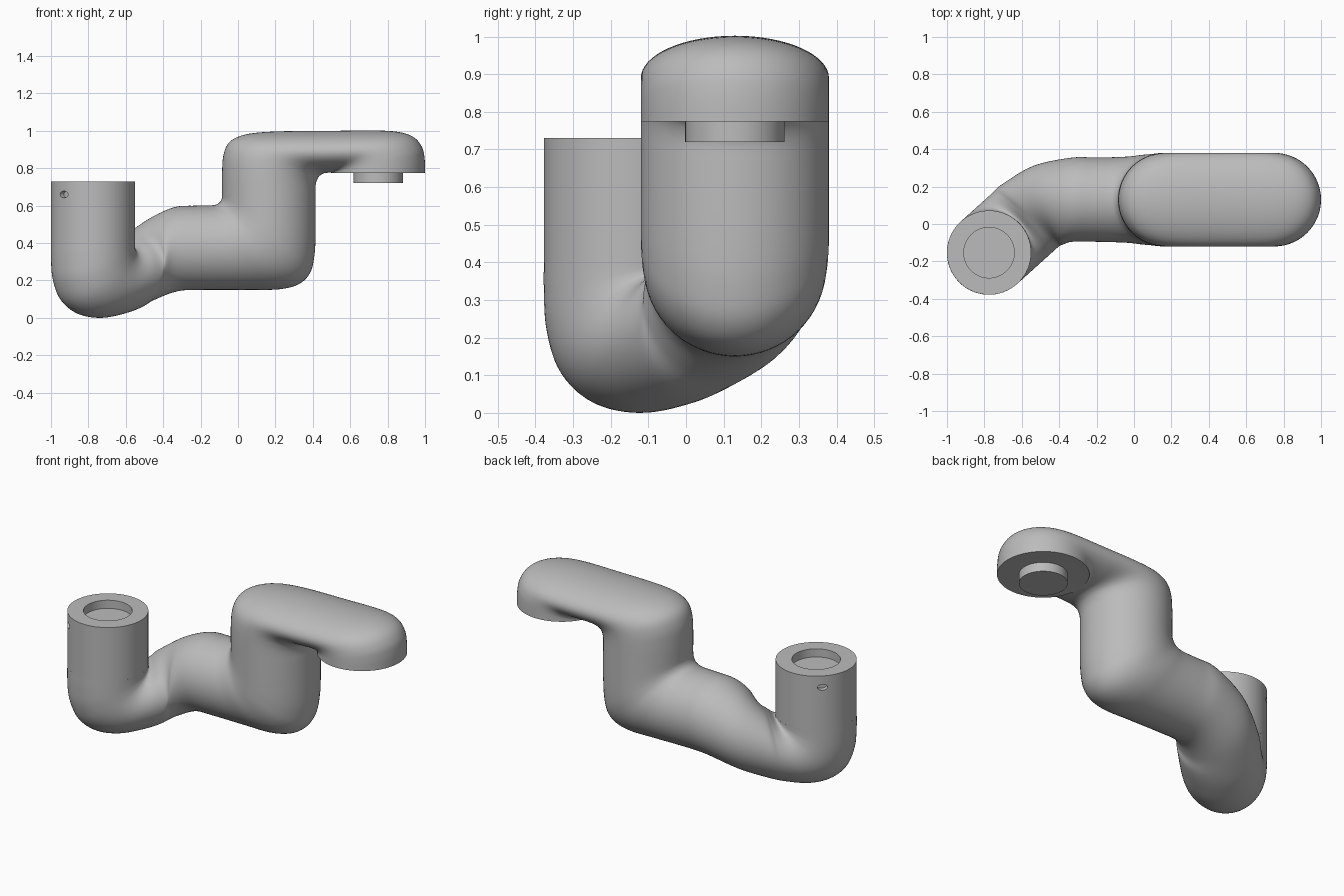
import bpy, bmesh, math
from mathutils import Vector as V

if "Cube" in bpy.data.objects:
    bpy.data.objects.remove(bpy.data.objects["Cube"])

grey = bpy.data.materials.new("plain grey")
grey.diffuse_color = (0.5, 0.5, 0.5, 1)
grey.use_nodes = True
grey.node_tree.nodes["Principled BSDF"].inputs["Base Color"].default_value = grey.diffuse_color
N = 64


def finish(ob, angle=35):
    ob.data.materials.clear()
    ob.data.materials.append(grey)
    bpy.ops.object.select_all(action='DESELECT')
    ob.select_set(True)
    bpy.context.view_layer.objects.active = ob
    bpy.ops.object.shade_smooth_by_angle(angle=math.radians(angle))


def loft(name, rings):
    """Skin a list of point rings, capping both ends."""
    bm = bmesh.new()
    vs = [[bm.verts.new(p) for p in r] for r in rings]
    for a, b in zip(vs, vs[1:]):
        for i in range(N):
            j = (i + 1) % N
            bm.faces.new((a[i], a[j], b[j], b[i]))
    bm.faces.new(vs[0])
    bm.faces.new(vs[-1])
    bmesh.ops.recalc_face_normals(bm, faces=bm.faces)
    me = bpy.data.meshes.new(name)
    bm.to_mesh(me)
    bm.free()
    ob = bpy.data.objects.new(name, me)
    bpy.context.collection.objects.link(ob)
    return ob


def circle(c, r, z):
    return [V((c[0] + r * math.cos(2 * math.pi * i / N),
               c[1] + r * math.sin(2 * math.pi * i / N), z)) for i in range(N)]


def sweep(name, keys, sub=5):
    """Each key is (outer point, inner point, side vector); rings are eased between."""
    def mix(p0, p1, p2, p3, t):
        return 0.5 * (2 * p1 + (p2 - p0) * t + (2 * p0 - 5 * p1 + 4 * p2 - p3) * t * t
                      + (3 * p1 - p0 - 3 * p2 + p3) * t ** 3)
    k = [keys[0]] + keys + [keys[-1]]
    seq = []
    for i in range(1, len(k) - 2):
        for s in range(sub):
            seq.append([mix(k[i-1][q], k[i][q], k[i+1][q], k[i+2][q], s / sub) for q in range(3)])
    seq.append(keys[-1])
    rings = []
    for o, n, w in seq:
        c, h = (o + n) / 2, (o - n) / 2
        rings.append([c + h * math.cos(2 * math.pi * i / N) + w * math.sin(2 * math.pi * i / N)
                      for i in range(N)])
    return loft(name, rings)


# --- socket collar with a round recess and two small side holes
C = (-0.775, -0.153)
collar = loft("socket_collar", [circle(C, 0.135, 0.68), circle(C, 0.135, 0.73),
                                circle(C, 0.225, 0.73), circle(C, 0.225, 0.40)])
for az in (134, 226):
    a = math.radians(az)
    bpy.ops.mesh.primitive_cylinder_add(
        vertices=24, radius=0.018, depth=0.06, rotation=(math.pi / 2, 0, a + math.pi / 2),
        location=(C[0] + 0.225 * math.cos(a), C[1] + 0.225 * math.sin(a), 0.66))
    cutter = bpy.context.object
    cutter.scale.x = 1.6
    bpy.context.view_layer.objects.active = collar
    m = collar.modifiers.new("hole", 'BOOLEAN')
    m.operation, m.object, m.solver = 'DIFFERENCE', cutter, 'EXACT'
    bpy.ops.object.modifier_apply(modifier=m.name)
    bpy.data.objects.remove(cutter)
finish(collar)

# --- lower tube: down from the collar, round the elbow, across and up
keys = []
phi = math.radians(42)
d = V((math.cos(phi), math.sin(phi), 0))
side = V((-math.sin(phi), math.cos(phi), 0)) * 0.225
base = V((C[0], C[1], 0))
for so, zo, si, zi in [(-.225, .40, .225, .40), (-.225, .31, .225, .395), (-.215, .20, .226, .39),
                       (-.17, .09, .23, .388), (-.08, .022, .238, .39), (.04, 0, .25, .40),
                       (.17, .016, .27, .42), (.28, .045, .31, .455)]:
    keys.append((base + d * so + V((0, 0, zo)), base + d * si + V((0, 0, zi)), side))
psi = math.radians(20)
keys.append((V((-.46, .10, .093)), V((-.46, .10, .535)),
             V((-math.sin(psi), math.cos(psi), 0)) * 0.225))
Y = 0.13
for xo, zo, xi, zi, w in [(-.32, .143, -.34, .592, .225), (-.18, .15, -.22, .60, .225),
                          (.06, .15, -.14, .602, .23), (.22, .153, -.112, .608, .24),
                          (.325, .18, -.098, .618, .245), (.385, .24, -.09, .63, .249),
                          (.408, .33, -.086, .642, .25), (.415, .45, -.085, .655, .25),
                          (.415, .67, -.085, .67, .25)]:
    keys.append((V((xo, Y, zo)), V((xi, Y, zi)), V((0, w, 0))))
finish(sweep("lower_tube", keys), 60)

# --- upper arm: round the top elbow, across, and down to a flat round end
keys = []
for xo, zo, xi, zi in [(-.085, .67, .415, .67), (-.085, .78, .415, .705), (-.078, .87, .419, .728),
                       (-.05, .935, .427, .747), (.01, .972, .437, .76), (.10, .99, .45, .769),
                       (.25, .998, .463, .774), (.50, 1.0, .478, .776), (.74, 1.002, .488, .777),
                       (.87, .992, .493, .777), (.945, .962, .496, .776), (.985, .91, .498, .776),
                       (.998, .85, .499, .7755), (1.0, .775, .50, .775)]:
    keys.append((V((xo, Y, zo)), V((xi, Y, zi)), V((0, .25, 0))))
finish(sweep("upper_arm", keys), 60)

# --- peg under the arm end
peg = loft("end_peg", [circle((.75, Y), .132, .72), circle((.75, Y), .132, .80)])
finish(peg)
